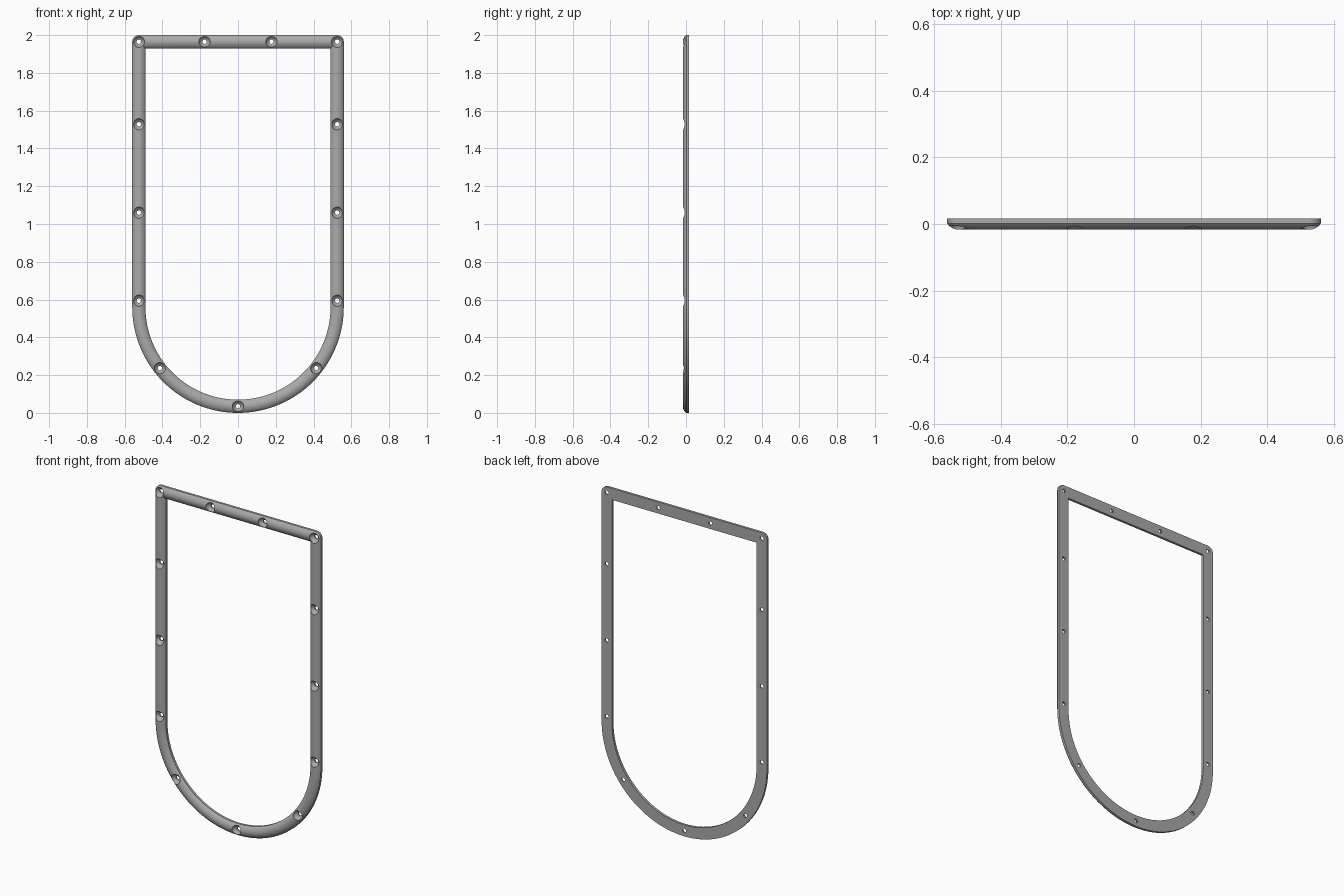
import bpy, bmesh, math
from mathutils import Vector

if "Cube" in bpy.data.objects:
    bpy.data.objects.remove(bpy.data.objects["Cube"], do_unlink=True)

HALF = 0.035            # half the width of the band
R = 0.525               # centreline half width and bend radius
BEND_Z, TOP_Z = 0.56, 1.965
BACK, EDGE, CROWN = 0.017, 0.002, -0.017

grey = bpy.data.materials.new("satin grey")
grey.use_nodes = True
colour = (0.4, 0.4, 0.4, 1)
grey.diffuse_color = colour
grey.node_tree.nodes["Principled BSDF"].inputs["Base Color"].default_value = colour


def make_object(name, bm):
    bmesh.ops.remove_doubles(bm, verts=bm.verts, dist=1e-5)
    bmesh.ops.recalc_face_normals(bm, faces=bm.faces)
    mesh = bpy.data.meshes.new(name)
    bm.to_mesh(mesh)
    bm.free()
    mesh.materials.append(grey)
    obj = bpy.data.objects.new(name, mesh)
    bpy.context.collection.objects.link(obj)
    return obj


def skin(bm, rings, close_rings):
    """Join neighbouring rings of points with quads."""
    verts = [[bm.verts.new(p) for p in ring] for ring in rings]
    n = len(verts[0])
    pairs = list(zip(verts, verts[1:]))
    if close_rings:
        pairs.append((verts[-1], verts[0]))
    for a, b in pairs:
        for i in range(n):
            j = (i + 1) % n
            bm.faces.new((a[i], a[j], b[j], b[i]))
    return verts


# Band cross-section: flat back, short side walls, domed front
rise = EDGE - CROWN
dome_r = (HALF ** 2 + rise ** 2) / (2 * rise)
sweep = math.asin(HALF / dome_r)
section = [(HALF, BACK), (0, BACK), (-HALF, BACK)]
for i in range(17):
    a = sweep * (i / 8 - 1)
    section.append((dome_r * math.sin(a), CROWN + dome_r * (1 - math.cos(a))))

# Stations around the frame: centre, outward direction, inward direction
stations = []
for i in range(65):
    a = math.pi + math.pi * i / 64
    d = Vector((math.cos(a), 0, math.sin(a)))
    stations.append((Vector((0, 0, BEND_Z)) + d * R, d, d))
for side in (1, -1):
    mitre = Vector((side, 0, 1))
    start = 0 if side == 1 else math.pi / 2
    for i in range(13):
        a = start + math.pi / 2 * i / 12
        stations.append((Vector((side * R, 0, TOP_Z)),
                         Vector((math.cos(a), 0, math.sin(a))), mitre))

bm = bmesh.new()
skin(bm, [[c + (out if t >= 0 else inn) * t + Vector((0, y, 0)) for t, y in section]
          for c, out, inn in stations], True)
bmesh.ops.dissolve_degenerate(bm, dist=1e-6, edges=bm.edges)
frame = make_object("frame", bm)

# Screw hole centres
holes = [(0, BEND_Z - R)]
bend = math.radians(52)
for s in (1, -1):
    holes += [(s * R, z) for z in (TOP_Z, 1.528, 1.06, 0.594)]
    holes += [(s * R * math.sin(bend), BEND_Z - R * math.cos(bend)), (s * 0.177, TOP_Z)]

# Countersunk hole cutters
bore = [(0.031, -0.03), (0.030, -0.012), (0.026, -0.003), (0.019, 0.004),
        (0.0115, 0.008), (0.0115, 0.03)]
bm = bmesh.new()
for x, z in holes:
    rings = [[(x + r * math.cos(math.tau * k / 32), y, z + r * math.sin(math.tau * k / 32))
              for k in range(32)] for r, y in bore]
    verts = skin(bm, rings, False)
    bm.faces.new(verts[0])
    bm.faces.new(verts[-1])
cutter = make_object("screw_hole_cutter", bm)
cutter.hide_render = True

# Cut the holes and finish the shading
cut = frame.modifiers.new("screw holes", 'BOOLEAN')
cut.operation = 'DIFFERENCE'
cut.solver = 'EXACT'
cut.object = cutter
bpy.ops.object.select_all(action='DESELECT')
frame.select_set(True)
bpy.context.view_layer.objects.active = frame
bpy.ops.object.modifier_apply(modifier=cut.name)
bpy.data.objects.remove(cutter, do_unlink=True)
bpy.ops.object.shade_smooth_by_angle(angle=math.radians(30))
